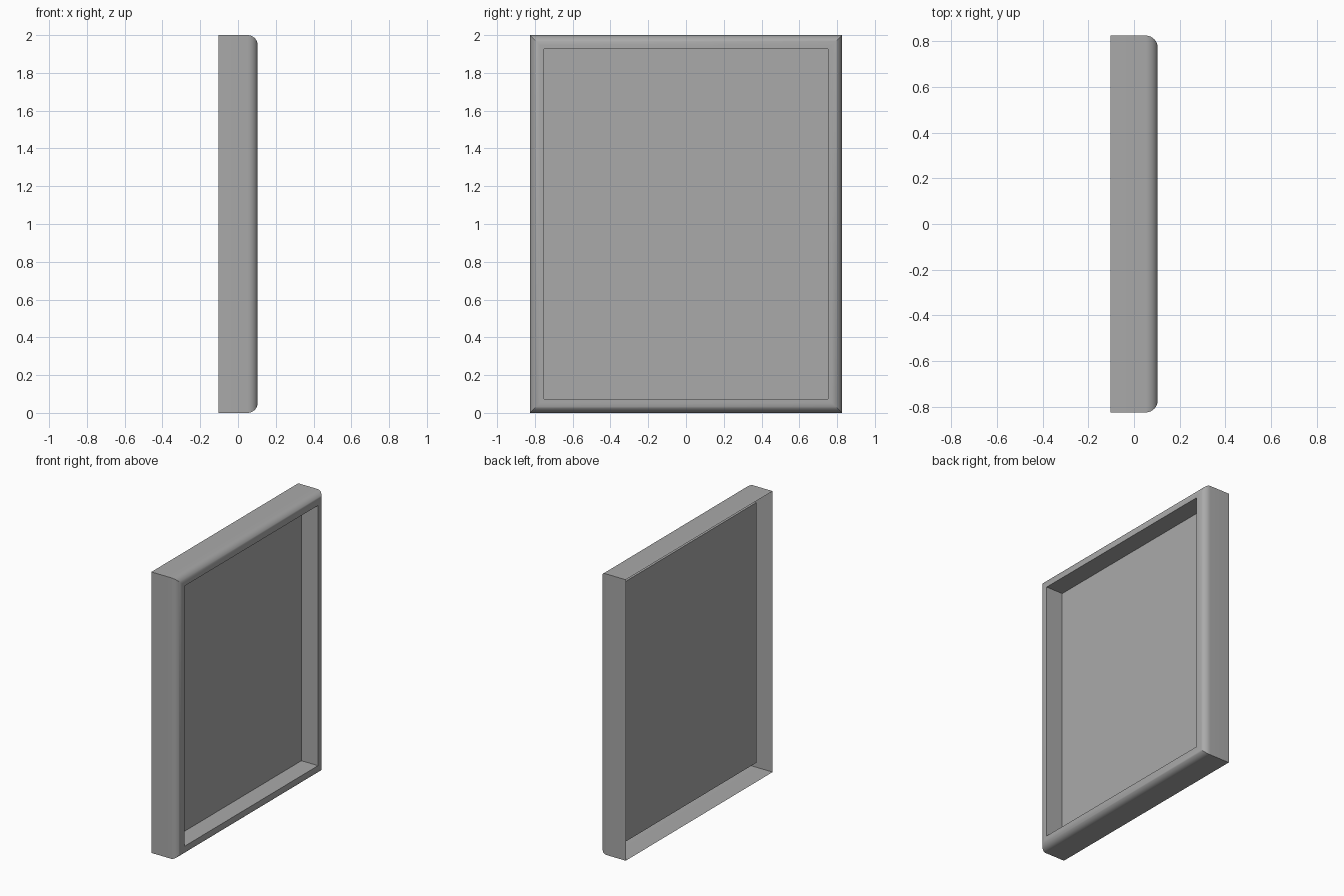
import bpy, bmesh, math

HALF_W, HALF_H, HALF_D = 0.826, 1.0, 0.104   # outer half sizes
ROUND, INSET, PANEL_X = 0.053, 0.074, -0.027
ARC_STEPS = 8

if "Cube" in bpy.data.objects:
    bpy.data.objects.remove(bpy.data.objects["Cube"], do_unlink=True)

grey = bpy.data.materials.new("mid_grey")
grey.use_nodes = True
grey.diffuse_color = (0.4, 0.4, 0.4, 1)
grey.node_tree.nodes["Principled BSDF"].inputs["Base Color"].default_value = grey.diffuse_color


def add_ring(bm, x, inset):
    """Rectangle of four verts at depth x, shrunk by inset."""
    w, h = HALF_W - inset, HALF_H - inset
    return [bm.verts.new((x, sy * w, HALF_H + sz * h))
            for sy, sz in ((-1, -1), (1, -1), (1, 1), (-1, 1))]


def finish(bm, name):
    mesh = bpy.data.meshes.new(name)
    bm.to_mesh(mesh)
    bm.free()
    mesh.materials.append(grey)
    obj = bpy.data.objects.new(name, mesh)
    bpy.context.collection.objects.link(obj)
    return obj


# Moulding profile: open back edge, flat side, rounded front, rim, inner wall
profile = [(-HALF_D, 0)]
for i in range(ARC_STEPS + 1):
    a = math.pi / 2 * i / ARC_STEPS
    profile.append((HALF_D - ROUND * (1 - math.sin(a)), ROUND * (1 - math.cos(a))))
profile += [(HALF_D, INSET), (PANEL_X, INSET)]

# Mitred frame swept from the profile
bm = bmesh.new()
rings = [add_ring(bm, x, inset) for x, inset in profile]
for a, b in zip(rings, rings[1:]):
    for j in range(4):
        k = (j + 1) % 4
        bm.faces.new((a[j], a[k], b[k], b[j]))
frame = finish(bm, "frame_moulding")

# Recessed sheet filling the opening
bm = bmesh.new()
bm.faces.new(add_ring(bm, PANEL_X, INSET))
finish(bm, "recessed_panel")

# Smooth the rounded edge, keep mitres and corners sharp
bpy.ops.object.select_all(action='DESELECT')
frame.select_set(True)
bpy.context.view_layer.objects.active = frame
bpy.ops.object.shade_smooth_by_angle(angle=math.radians(30))
